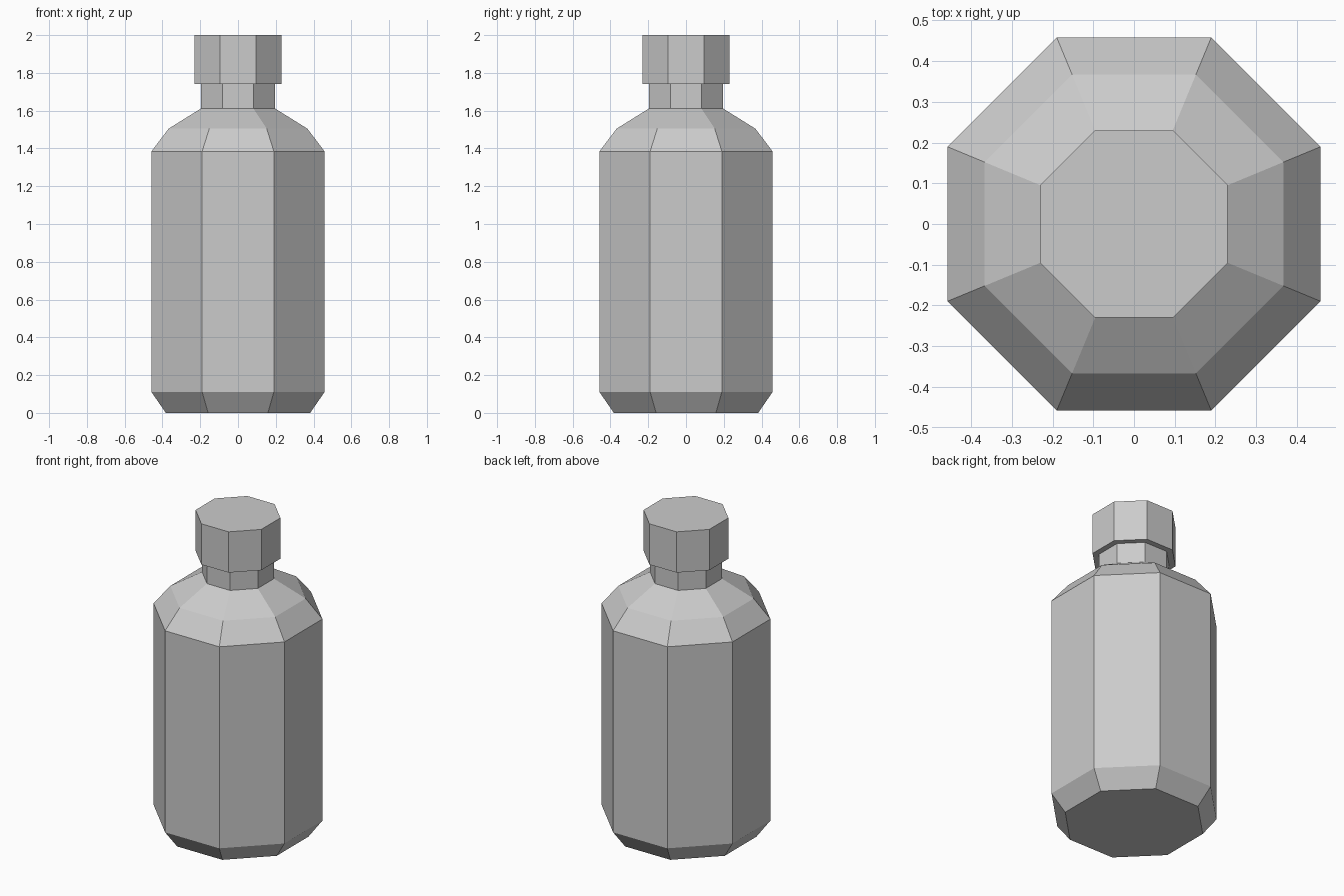
import bpy
import bmesh
import math

SIDES = 8

cube = bpy.data.objects.get("Cube")
if cube:
    bpy.data.objects.remove(cube, do_unlink=True)

grey = bpy.data.materials.new("light grey")
grey.use_nodes = True
colour = (0.6, 0.6, 0.6, 1)
grey.diffuse_color = colour
grey.node_tree.nodes["Principled BSDF"].inputs["Base Color"].default_value = colour


def octagonal_part(name, profile):
    """Stack octagonal rings from (half width across flats, height) pairs."""
    bm = bmesh.new()
    rings = []
    for half_width, z in profile:
        radius = half_width / math.cos(math.pi / SIDES)
        angles = [(i + 0.5) * math.tau / SIDES for i in range(SIDES)]
        rings.append([bm.verts.new((radius * math.cos(a), radius * math.sin(a), z))
                      for a in angles])
    for low, high in zip(rings, rings[1:]):
        for i in range(SIDES):
            j = (i + 1) % SIDES
            bm.faces.new((low[i], low[j], high[j], high[i]))
    bm.faces.new(reversed(rings[0]))
    bm.faces.new(rings[-1])
    mesh = bpy.data.meshes.new(name)
    bm.to_mesh(mesh)
    bm.free()
    mesh.materials.append(grey)
    part = bpy.data.objects.new(name, mesh)
    bpy.context.collection.objects.link(part)
    return part


# Body with chamfered base, sloping shoulders and a narrow neck
octagonal_part("bottle_body", [
    (0.382, 0), (0.458, 0.11), (0.458, 1.385),
    (0.367, 1.505), (0.195, 1.612), (0.195, 1.742)])

# Wider cap on the neck
octagonal_part("bottle_cap", [(0.23, 1.742), (0.23, 2)])
